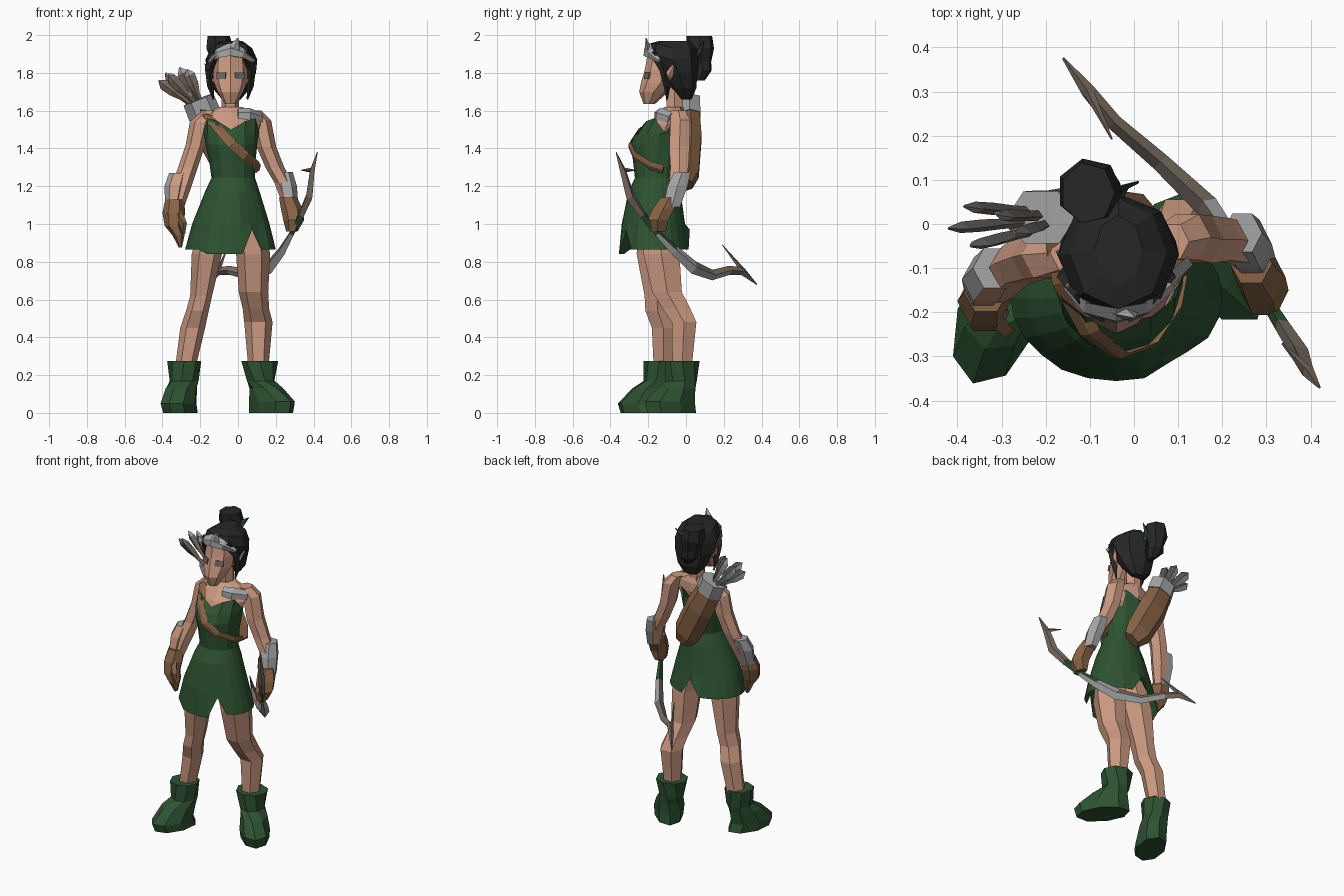
import bpy, bmesh, math
from mathutils import Vector, Matrix

if bpy.data.objects.get("Cube"):
    bpy.data.objects.remove(bpy.data.objects["Cube"])


def material(name, r, g, b):
    m = bpy.data.materials.new(name)
    m.use_nodes = True
    m.diffuse_color = (r, g, b, 1)
    bsdf = m.node_tree.nodes["Principled BSDF"]
    bsdf.inputs["Base Color"].default_value = (r, g, b, 1)
    bsdf.inputs["Roughness"].default_value = 0.9
    return m


SKIN = material("skin", 0.61, 0.325, 0.225)
GREEN = material("forest green", 0.027, 0.085, 0.031)
HAIR = material("black hair", 0.02, 0.02, 0.021)
BROWN = material("leather brown", 0.24, 0.125, 0.06)
GREY = material("metal grey", 0.38, 0.38, 0.39)
TAUPE = material("wood taupe", 0.19, 0.15, 0.12)
DARK = material("feather dark grey", 0.10, 0.095, 0.09)
EYE = material("eye grey", 0.15, 0.13, 0.125)


def finish(bm, name, mats, rule=None):
    bmesh.ops.recalc_face_normals(bm, faces=bm.faces)
    if rule:
        for f in bm.faces:
            f.material_index = rule(f.calc_center_median(), f.normal)
    me = bpy.data.meshes.new(name)
    bm.to_mesh(me)
    bm.free()
    for m in mats:
        me.materials.append(m)
    ob = bpy.data.objects.new(name, me)
    bpy.context.collection.objects.link(ob)
    return ob


def skin_rings(rings, name, mats, rule, caps):
    """Join equal-length loops of points into a closed or open tube."""
    bm = bmesh.new()
    loops = [[bm.verts.new(p) for p in ring] for ring in rings]
    n = len(loops[0])
    for a, b in zip(loops, loops[1:]):
        for i in range(n):
            j = (i + 1) % n
            bm.faces.new((a[i], a[j], b[j], b[i]))
    if "b" in caps:
        bm.faces.new(loops[0])
    if "t" in caps:
        bm.faces.new(loops[-1])
    return finish(bm, name, mats, rule)


def loft(name, mats, rings, n=8, rule=None, caps="bt", tweak=None):
    """Stack level ellipses: (x, y, z, rx, ry, turn in degrees)."""
    out = []
    for ring in rings:
        x, y, z, rx, ry = ring[:5]
        turn = Matrix.Rotation(math.radians(ring[5] if len(ring) > 5 else 0), 3, 'Z')
        pts = []
        for i in range(n):
            a = 2 * math.pi * i / n
            p = turn @ Vector((rx * math.cos(a), ry * math.sin(a), 0)) + Vector((x, y, z))
            pts.append(tweak(p) if tweak else p)
        out.append(pts)
    return skin_rings(out, name, mats, rule, caps)


def sweep(name, mats, path, sizes, ref, n=4, rule=None):
    """Sweep an ellipse of (width, thickness) along a path; thickness lies along ref."""
    pts = [Vector(p) for p in path]
    out = []
    for i, p in enumerate(pts):
        t = (pts[min(i + 1, len(pts) - 1)] - pts[max(i - 1, 0)]).normalized()
        side = t.cross(Vector(ref)).normalized()
        other = side.cross(t)
        w, d = sizes[i]
        out.append([p + side * w * math.cos(2 * math.pi * k / n)
                    + other * d * math.sin(2 * math.pi * k / n) for k in range(n)])
    return skin_rings(out, name, mats, rule, "bt")


def plate(name, mat, pos, turn, tilt, size):
    """Thin rectangle lying on the face."""
    bm = bmesh.new()
    bmesh.ops.create_cube(bm, size=1, matrix=Matrix.Translation(pos) @ Matrix.Rotation(turn, 4, 'Z')
                          @ Matrix.Rotation(tilt, 4, 'X') @ Matrix.Diagonal((*size, 1)))
    finish(bm, name, [mat])


# Head, ears and face
loft("head", [SKIN], [(-.04, -.195, 1.635, .03, .03), (-.04, -.17, 1.70, .068, .078),
                      (-.04, -.135, 1.745, .086, .104), (-.04, -.11, 1.82, .095, .107),
                      (-.04, -.09, 1.91, .085, .112)])
loft("neck", [SKIN], [(-.04, -.08, 1.55, .07, .07), (-.04, -.06, 1.61, .046, .05),
                      (-.04, -.06, 1.74, .048, .055)], 6)
for s, side in ((-1, "right"), (1, "left")):
    sweep(side + "_ear", [SKIN], [(-.04 + s * .085, -.11, 1.75), (-.04 + s * .115, -.09, 1.79),
                                  (-.04 + s * .135, -.06, 1.85)],
          [(.022, .01), (.022, .01), (.003, .003)], (1, 0, 0))
    plate(side + "_eye", EYE, (-.04 + s * .048, -.205, 1.785), s * .45, -.2, (.052, .009, .036))
    sweep(side + "_hair_strand", [HAIR],
          [(-.04 + s * .07, -.165, 1.91), (-.04 + s * .11, -.12, 1.82),
           (-.04 + s * .105, -.10, 1.73), (-.04 + s * .09, -.10, 1.66)],
          [(.03, .03), (.026, .022), (.018, .018), (.004, .004)], (0, -1, 0))


def hairline(p):
    # The hair sweeps up over the forehead
    if p.y < -.15 and p.z < 1.95:
        p.z += .025
    return p


# Hair, bun and tiara
loft("hair", [HAIR], [(-.035, .0, 1.66, .05, .03), (-.035, -.015, 1.72, .10, .07),
                      (-.035, -.04, 1.80, .13, .10), (-.035, -.07, 1.87, .137, .138),
                      (-.035, -.068, 1.93, .11, .125), (-.035, -.06, 1.97, .055, .08)],
     tweak=hairline)
loft("hair_bun", [HAIR], [(-.07, .07, 1.76, .02, .03), (-.085, .09, 1.81, .055, .045),
                          (-.095, .08, 1.86, .05, .055), (-.10, .075, 1.93, .075, .075),
                          (-.105, .07, 1.995, .062, .07)], 7)
sweep("hair_ribbon", [GREEN], [(-.05, .05, 1.87), (-.03, .08, 1.93), (.01, .095, 1.97)],
      [(.025, .01), (.02, .008), (.003, .003)], (0, 1, 0))
sweep("tiara", [GREY], [(-.15, -.14, 1.865), (-.105, -.19, 1.905), (-.04, -.208, 1.925),
                        (.025, -.19, 1.905), (.085, -.14, 1.865)],
      [(.014, .012), (.028, .014), (.038, .014), (.028, .014), (.01, .012)], (0, -.9, .45))
sweep("tiara_peak", [GREY], [(-.03, -.19, 1.89), (-.02, -.203, 1.935), (.0, -.212, 1.985)],
      [(.05, .02), (.03, .014), (.003, .003)], (0, -1, 0))

# Body and dress
loft("upper_body", [SKIN], [(-.03, -.14, 1.30, .10, .09), (-.035, -.14, 1.42, .124, .12),
                            (-.035, -.10, 1.53, .155, .10), (-.035, -.075, 1.585, .14, .07),
                            (-.04, -.065, 1.62, .06, .05)])


def neckline(p):
    # Scooped at the centre, lower at the armholes
    if p.z > 1.53:
        d = abs(p.x + .035)
        p.z = 1.50 if d < .03 else (1.545 if d < .09 else (1.56 if d < .135 else 1.485))
    return p


loft("bodice", [GREEN], [(-.025, -.16, 1.24, .115, .11), (-.03, -.155, 1.33, .122, .125),
                         (-.035, -.15, 1.42, .137, .142), (-.035, -.14, 1.475, .145, .13),
                         (-.035, -.11, 1.54, .148, .115)], 12, caps="b", tweak=neckline)


def hem(p):
    # Slit at the back and beside the front panel, which stands proud of the side
    if p.z < 1.1:
        deg = math.degrees(math.atan2((p.y + .165) / .187, (p.x + .04) / .24))
        front = -125 < deg < -70
        slit = abs(deg - 90) < 5 or abs(deg + 60) < 5
        k = 1.03 if front else (.95 if -65 < deg < -40 else 1)
        p.x, p.y = -.04 + (p.x + .04) * k, -.165 + (p.y + .165) * k
        if p.z < .9:
            p.z = .97 if slit else (.84 if front else p.z)
    return p


loft("skirt", [GREEN], [(-.025, -.16, 1.245, .115, .11), (-.03, -.167, 1.17, .145, .138),
                        (-.038, -.17, 1.00, .205, .165), (-.04, -.165, .865, .24, .185)],
     24, caps="", tweak=hem)
sweep("quiver_strap", [BROWN], [(-.18, -.02, 1.60), (-.16, -.13, 1.57), (-.10, -.245, 1.50),
                                (-.03, -.298, 1.42), (.04, -.272, 1.36), (.095, -.19, 1.31),
                                (.108, -.12, 1.29)],
      [(.026, .008)] * 7, (.3, -1, 0))
sweep("left_shoulder_pad", [GREY], [(.0, -.155, 1.585), (.06, -.145, 1.583), (.125, -.085, 1.565)],
      [(.028, .014), (.036, .016), (.028, .012)], (.3, -1, .5))

# Legs
loft("right_leg", [SKIN], [(-.11, -.17, 1.02, .09, .10), (-.165, -.17, .84, .08, .105),
                           (-.195, -.15, .62, .058, .08), (-.215, -.15, .54, .06, .075),
                           (-.24, -.12, .45, .066, .07), (-.275, -.12, .26, .055, .06)], 6)
loft("left_leg", [SKIN], [(.05, -.15, 1.02, .09, .10), (.08, -.13, .84, .09, .11),
                          (.082, -.10, .64, .078, .09), (.095, -.05, .55, .07, .085),
                          (.108, -.01, .48, .075, .075), (.108, -.02, .26, .055, .06)], 6)
# Boots
loft("right_boot", [GREEN], [(-.305, -.21, .0, .085, .145, -20), (-.315, -.225, .05, .09, .145, -20),
                             (-.30, -.18, .13, .085, .11, -20), (-.285, -.145, .17, .078, .08, -10),
                             (-.285, -.14, .275, .09, .085)])
loft("left_boot", [GREEN], [(.175, -.075, .0, .085, .16, 37), (.18, -.085, .06, .09, .165, 37),
                            (.15, -.05, .13, .08, .115, 30), (.12, -.025, .17, .075, .085, 15),
                            (.115, -.02, .275, .098, .092)])

# Arms: bare to the elbow, metal guard outside, gloved hand
loft("right_arm", [SKIN], [(-.15, -.065, 1.60, .04, .045), (-.20, -.07, 1.54, .055, .06),
                           (-.225, -.075, 1.42, .052, .058), (-.265, -.09, 1.30, .052, .052),
                           (-.30, -.12, 1.20, .054, .052), (-.325, -.15, 1.09, .04, .04)], 6)
loft("left_arm", [SKIN], [(.085, -.04, 1.60, .04, .045), (.12, -.03, 1.55, .055, .06),
                          (.15, -.035, 1.41, .052, .062), (.195, -.035, 1.30, .05, .055),
                          (.24, -.045, 1.22, .048, .05), (.28, -.09, 1.09, .038, .04)], 6)
loft("right_arm_guard", [GREY, SKIN], [(-.315, -.10, 1.27, .05, .052), (-.335, -.125, 1.20, .055, .057),
                                       (-.345, -.15, 1.10, .04, .045)], 6,
     rule=lambda c, n: 1 if n.x > .4 or (n.y < -.5 and n.x > -.4) else 0)
loft("left_arm_guard", [GREY, SKIN], [(.245, -.02, 1.275, .045, .05), (.258, -.045, 1.20, .054, .062),
                                      (.28, -.075, 1.09, .04, .05)], 6,
     rule=lambda c, n: 1 if n.x < -.4 else 0)
loft("right_glove", [BROWN], [(-.335, -.155, 1.13, .05, .05), (-.34, -.175, 1.06, .06, .065),
                              (-.34, -.19, .99, .048, .06), (-.315, -.20, .94, .032, .045),
                              (-.305, -.20, .875, .008, .015)], 6)
sweep("right_thumb", [BROWN], [(-.32, -.21, 1.06), (-.29, -.24, 1.00), (-.285, -.24, .95)],
      [(.025, .02), (.02, .018), (.006, .006)], (0, -1, 0))
loft("left_glove", [BROWN], [(.265, -.09, 1.14, .048, .05), (.285, -.12, 1.08, .058, .065),
                             (.295, -.15, 1.02, .055, .065), (.285, -.15, .96, .03, .05)], 6)

# Bow: green grip, limbs of grey and wood with metal tips
bow = [(.42, -.37, 1.38), (.393, -.333, 1.28), (.377, -.295, 1.145), (.335, -.23, 1.05),
       (.285, -.15, .95), (.235, -.06, .86), (.165, .04, .77), (.06, .14, .73),
       (-.045, .23, .755), (-.103, .30, .75), (-.16, .375, .68)]
bow_w = [.003, .02, .028, .023, .018, .028, .036, .028, .024, .022, .003]


def bow_colour(c, n):
    if .90 < c.z < 1.08:
        return 0
    middle = c.x > .19 and c.z < .9
    lower = c.x > -.03 and c.z < .82 and n.z < .2
    return 1 if middle or lower else 2


sweep("bow", [GREEN, GREY, TAUPE], bow, [(w, max(w * .75, .003)) for w in bow_w],
      (.79, .61, 0), rule=bow_colour)
for name, a, b in (("lower_bow_barb", (-.103, .30, .755), (-.05, .192, .89)),
                   ("upper_bow_barb", (.393, -.333, 1.285), (.335, -.27, 1.285))):
    sweep(name, [TAUPE], [a, b], [(.015, .012), (.002, .002)], (.79, .61, 0))


def arrow_colour(c, n):
    # Dark on top and behind, pale tips, wooden front
    if n.y > 0:
        return 2 if n.z > .2 else 1
    return 1 if c.z > 1.79 else 0


# Quiver and arrows
sweep("quiver", [BROWN], [(.02, .005, 1.21), (-.02, .02, 1.27), (-.12, .03, 1.46), (-.19, .02, 1.60)],
      [(.06, .035), (.09, .055), (.095, .06), (.08, .058)], (0, 1, 0), 6)
sweep("quiver_rim", [GREY], [(-.175, .02, 1.575), (-.21, .015, 1.66)],
      [(.088, .065), (.085, .068)], (0, 1, 0), 6)
for i, tip in enumerate([(-.42, -.01, 1.76), (-.385, .04, 1.80), (-.37, -.05, 1.79),
                         (-.31, .02, 1.83), (-.27, -.02, 1.82)]):
    tip = Vector(tip)
    base = Vector((-.21 + .012 * (i - 2), .01 + tip.y * .4, 1.62))
    path = [base, base.lerp(tip, .35), base.lerp(tip, .6), base.lerp(tip, .85), tip]
    sweep("arrow_%d" % (i + 1), [TAUPE, GREY, DARK], path,
          [(.012, .012), (.014, .012), (.028, .014), (.03, .013), (.003, .003)],
          (.2, 1, 0), rule=arrow_colour)
